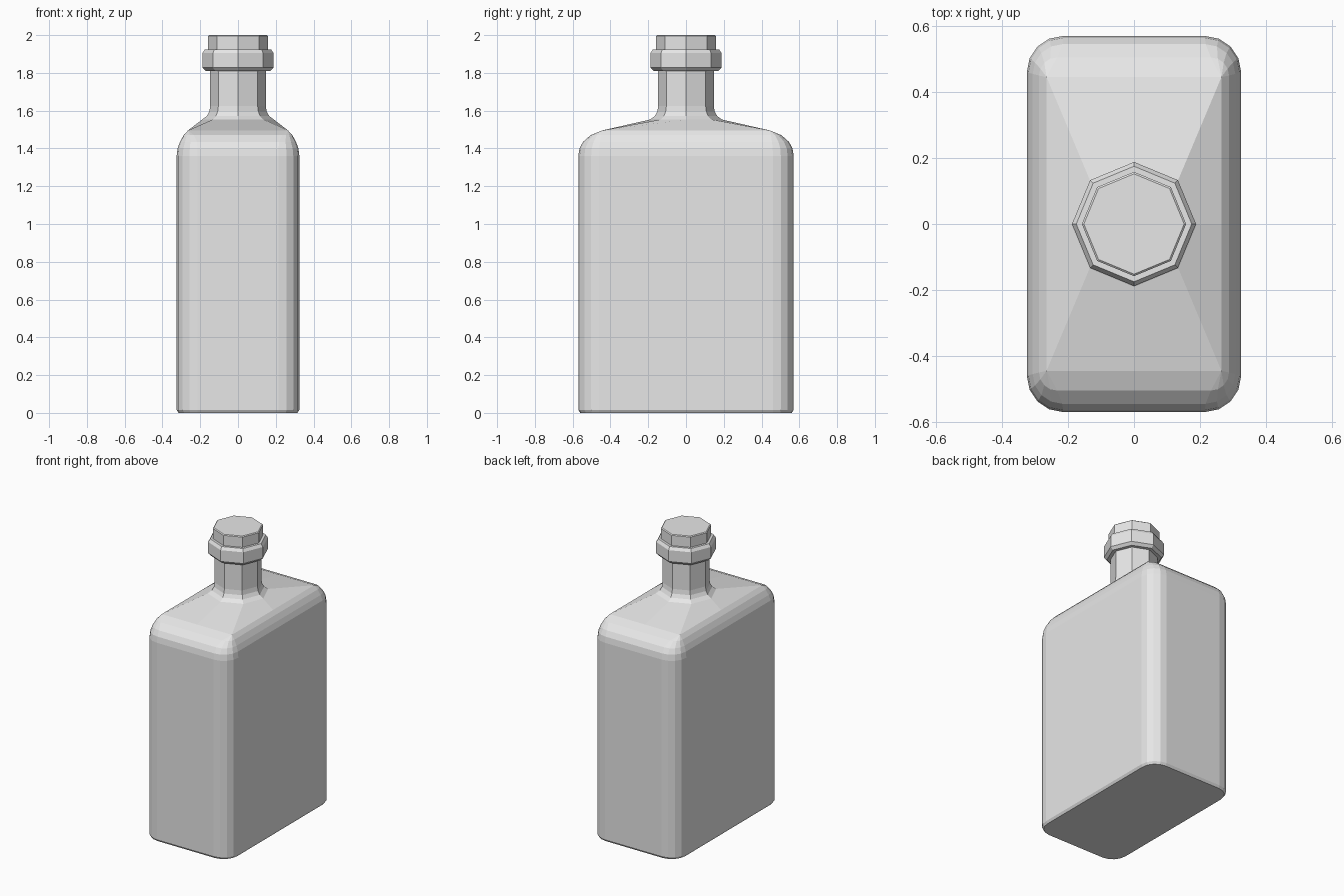
import bpy, bmesh, math

old = bpy.data.objects.get("Cube")
if old:
    bpy.data.objects.remove(old, do_unlink=True)

# Single plain colour
grey = bpy.data.materials.new("light_grey")
grey.use_nodes = True
COLOUR = (0.8, 0.8, 0.8, 1.0)
grey.diffuse_color = COLOUR
grey.node_tree.nodes["Principled BSDF"].inputs["Base Color"].default_value = COLOUR

CORNER_STEPS = 4


def rounded_ring(hx, hy, radius, z):
    """Rounded rectangle with a point in the middle of every side."""
    points = []
    for q in range(4):
        sx, sy = ((1, 1), (-1, 1), (-1, -1), (1, -1))[q]
        points.append(((hx, 0, z), (0, hy, z), (-hx, 0, z), (0, -hy, z))[q])
        for i in range(CORNER_STEPS + 1):
            a = math.radians(90) * (q + i / CORNER_STEPS)
            points.append((sx * (hx - radius) + radius * math.cos(a),
                           sy * (hy - radius) + radius * math.sin(a), z))
    return points


def octagon_ring(r, z):
    """Octagon whose diagonal points match the rounded corners."""
    d = r * math.sqrt(0.5)
    points = []
    for q in range(4):
        sx, sy = ((1, 1), (-1, 1), (-1, -1), (1, -1))[q]
        points.append(((r, 0, z), (0, r, z), (-r, 0, z), (0, -r, z))[q])
        points += [(sx * d, sy * d, z)] * (CORNER_STEPS + 1)
    return points


def loft(name, rings):
    """Skin a stack of rings, close both ends and merge doubled points."""
    bm = bmesh.new()
    loops = [[bm.verts.new(p) for p in ring] for ring in rings]
    for low, high in zip(loops, loops[1:]):
        for i in range(len(low)):
            j = (i + 1) % len(low)
            bm.faces.new((low[i], low[j], high[j], high[i]))
    bm.faces.new(loops[0][::-1])
    bm.faces.new(loops[-1])
    bmesh.ops.remove_doubles(bm, verts=bm.verts, dist=0.0005)
    bmesh.ops.recalc_face_normals(bm, faces=bm.faces)
    mesh = bpy.data.meshes.new(name)
    bm.to_mesh(mesh)
    bm.free()
    mesh.materials.append(grey)
    obj = bpy.data.objects.new(name, mesh)
    bpy.context.collection.objects.link(obj)
    return obj


# Bottle: half width, half depth, corner radius, height
body = [(0.315, 0.56, 0.10, 0), (0.325, 0.57, 0.11, 0.016),
        (0.325, 0.57, 0.11, 1.36), (0.32, 0.564, 0.105, 1.40),
        (0.307, 0.545, 0.09, 1.435), (0.288, 0.505, 0.055, 1.47),
        (0.265, 0.445, 0, 1.495)]
# Flared neck: radius, height
neck = [(0.19, 1.553), (0.165, 1.572), (0.152, 1.595), (0.147, 1.625),
        (0.147, 1.86)]
loft("bottle", [rounded_ring(*b) for b in body] + [octagon_ring(*n) for n in neck])

# Collar and stopper on the neck
collar = [(0.17, 1.81), (0.188, 1.828), (0.188, 1.905), (0.175, 1.925)]
stopper = [(0.158, 1.90), (0.158, 1.995), (0.152, 2.0)]
loft("collar", [octagon_ring(*c) for c in collar])
loft("stopper", [octagon_ring(*s) for s in stopper])
